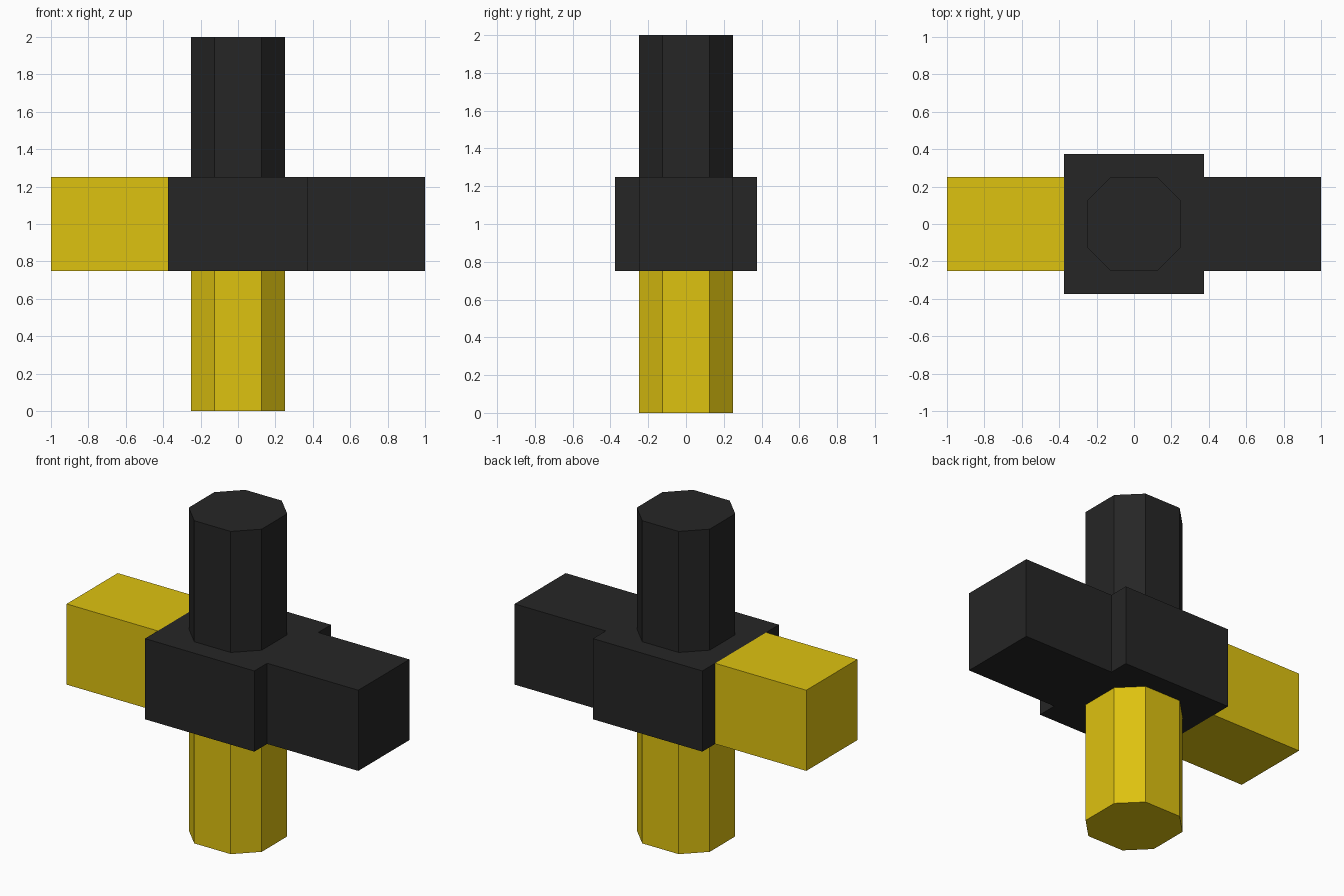
import bpy
import bmesh
from mathutils import Vector

cube = bpy.data.objects.get("Cube")
if cube:
    bpy.data.objects.remove(cube, do_unlink=True)


def make_material(name, colour):
    mat = bpy.data.materials.new(name)
    mat.use_nodes = True
    mat.diffuse_color = colour
    mat.node_tree.nodes["Principled BSDF"].inputs["Base Color"].default_value = colour
    return mat


yellow = make_material("yellow", (0.73, 0.54, 0.005, 1))
black = make_material("black", (0.019, 0.019, 0.019, 1))


def prism(name, profile, z0, z1, mat):
    """Extrude a flat outline upwards from z0 to z1."""
    bm = bmesh.new()
    base = bm.faces.new([bm.verts.new((x, y, z0)) for x, y in profile])
    top = bmesh.ops.extrude_face_region(bm, geom=[base], use_keep_orig=True)
    verts = [v for v in top["geom"] if isinstance(v, bmesh.types.BMVert)]
    bmesh.ops.translate(bm, verts=verts, vec=Vector((0, 0, z1 - z0)))
    bmesh.ops.recalc_face_normals(bm, faces=bm.faces)
    mesh = bpy.data.meshes.new(name)
    bm.to_mesh(mesh)
    bm.free()
    mesh.materials.append(mat)
    obj = bpy.data.objects.new(name, mesh)
    bpy.context.collection.objects.link(obj)
    return obj


def rectangle(x0, x1, y):
    return [(x0, -y), (x1, -y), (x1, y), (x0, y)]


# Square outline with its corners cut, for the upright posts
R, C = 0.25, 0.125
octagon = [(C, -R), (R, -C), (R, C), (C, R), (-C, R), (-R, C), (-R, -C), (-C, -R)]

# Central block
LOW, HIGH, HUB = 0.75, 1.25, 0.375
prism("hub", rectangle(-HUB, HUB, HUB), LOW, HIGH, black)

# Side arms, flush with the top and bottom of the block
prism("left_arm", rectangle(HUB, 1, R), LOW, HIGH, black)
prism("right_arm", rectangle(-1, -HUB, R), LOW, HIGH, yellow)

# Upright posts
prism("upper_post", octagon, HIGH, 2, black)
prism("lower_post", octagon, 0, LOW, yellow)
